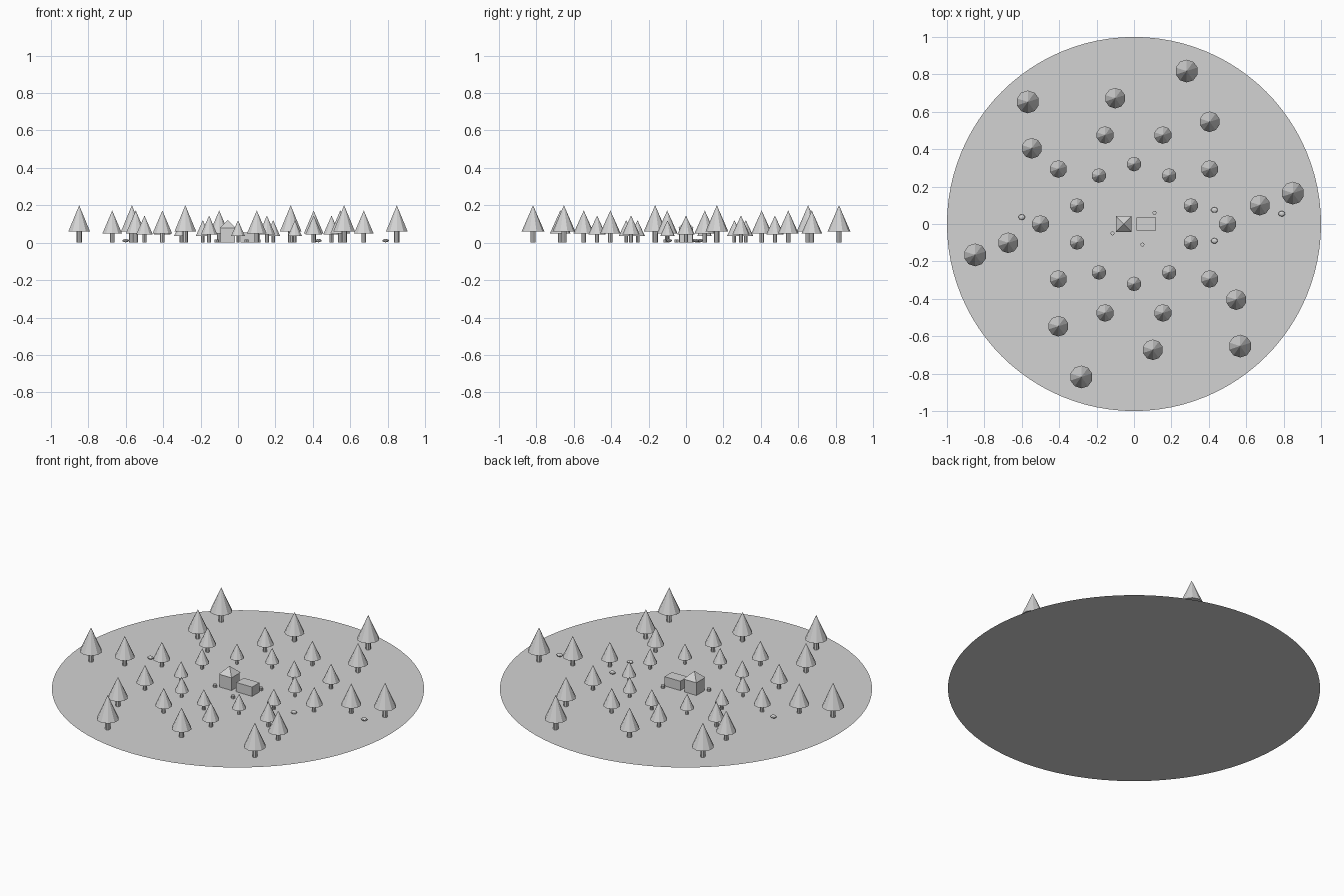
import bpy
from math import cos, sin, radians, pi

cube = bpy.data.objects.get("Cube")
if cube:
    bpy.data.objects.remove(cube, do_unlink=True)

# One plain grey for everything
grey = bpy.data.materials.new("plain_grey")
grey.use_nodes = True
colour = (0.65, 0.65, 0.65, 1)
grey.diffuse_color = colour
grey.node_tree.nodes["Principled BSDF"].inputs["Base Color"].default_value = colour


def finish(name):
    ob = bpy.context.object
    ob.name = name
    ob.data.materials.clear()
    ob.data.materials.append(grey)
    return ob


def cone(name, x, y, z0, z1, r0, r1=0, sides=10, turn=0):
    bpy.ops.mesh.primitive_cone_add(vertices=sides, radius1=r0, radius2=r1, depth=z1 - z0,
                                    location=(x, y, (z0 + z1) / 2), rotation=(0, 0, turn))
    return finish(name)


def box(name, x, y, z0, size):
    bpy.ops.mesh.primitive_cube_add(size=1, location=(x, y, z0 + size[2] / 2))
    bpy.context.object.scale = size
    return finish(name)


# Flat round ground
bpy.ops.mesh.primitive_circle_add(vertices=96, radius=1, fill_type='NGON')
finish("ground")

# Rings of trees: count, ring radius, start angle, crown radius, trunk height, total height
rings = [
    (10, 0.32, 18, 0.039, 0.036, 0.12),
    (10, 0.50, 0, 0.047, 0.043, 0.145),
    (8, 0.68, 8.5, 0.055, 0.05, 0.172),
    (6, 0.865, 11, 0.061, 0.06, 0.20),
]
for count, ring, start, crown, low, top in rings:
    for i in range(count):
        a = radians(start) + 2 * pi * i / count
        x, y = ring * cos(a), ring * sin(a)
        cone("tree_trunk", x, y, 0, low, crown * 0.23, crown * 0.23, 8)
        cone("tree_crown", x, y, low, top, crown)

# Tower with pyramid roof, and the low hall beside it
box("tower_walls", -0.055, 0, 0, (0.078, 0.074, 0.078))
cone("tower_roof", -0.055, 0, 0.078, 0.121, 0.06, sides=4, turn=pi / 4)
box("hall", 0.065, 0, 0, (0.104, 0.07, 0.055))

# Small stumps around the buildings
for x, y in [(-0.115, -0.05), (0.045, -0.11), (0.11, 0.06)]:
    cone("stump", x, y, 0, 0.016, 0.011, 0.011, 8)

# Flattened rocks
for x, y in [(0.43, 0.075), (0.43, -0.09), (0.79, 0.055), (-0.6, 0.037)]:
    bpy.ops.mesh.primitive_ico_sphere_add(subdivisions=2, radius=1, location=(x, y, 0.011))
    bpy.context.object.scale = (0.018, 0.015, 0.009)
    finish("rock")
